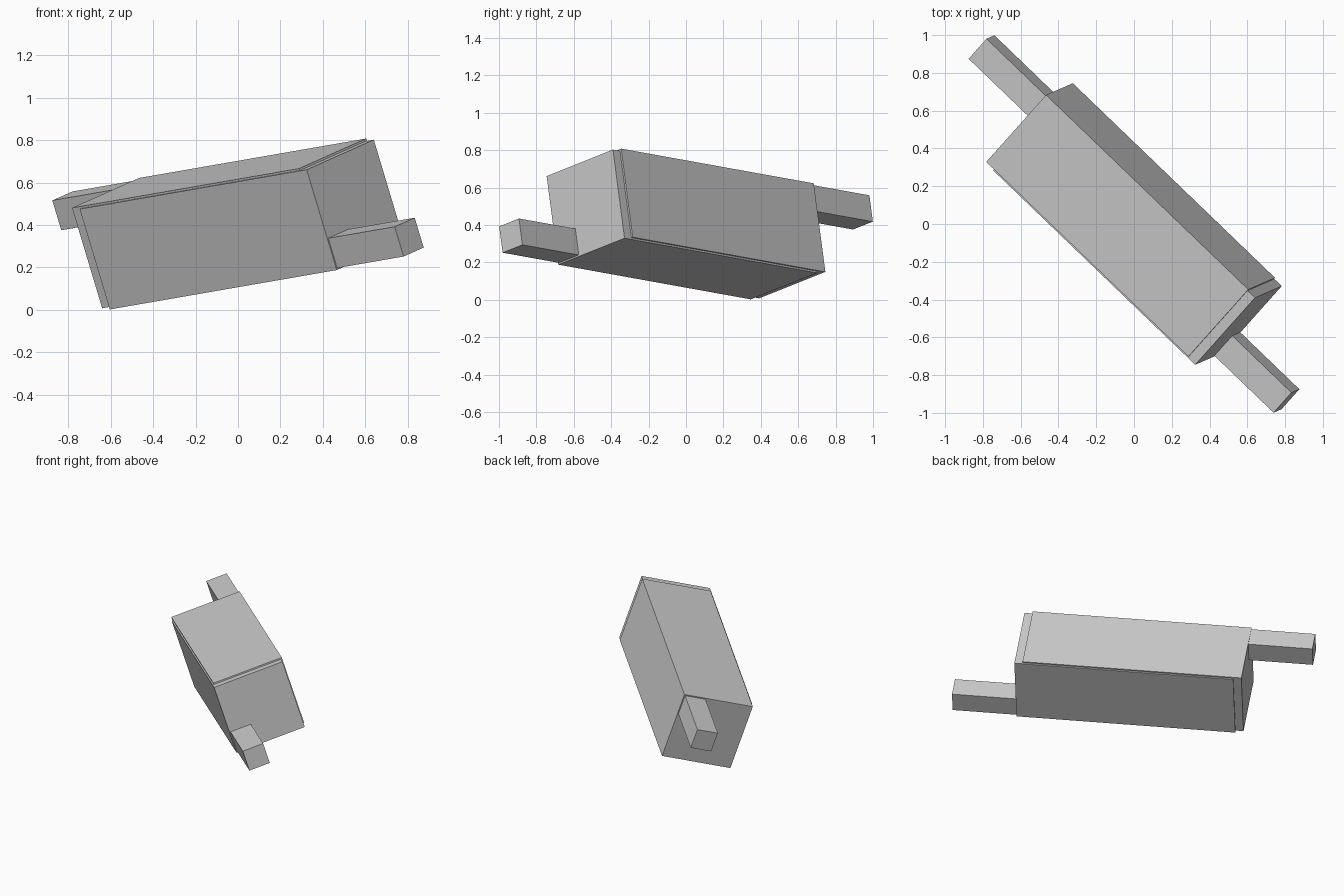
import bpy
import bmesh
from mathutils import Matrix, Vector

default = bpy.data.objects.get("Cube")
if default:
    bpy.data.objects.remove(default)

# Plain grey finish
grey = bpy.data.materials.new("light_grey")
grey.use_nodes = True
colour = (0.6, 0.6, 0.6, 1)
grey.diffuse_color = colour
grey.node_tree.nodes["Principled BSDF"].inputs["Base Color"].default_value = colour

# Tilted frame: long axis, width axis, upward axis
along = Vector((0.715, -0.688, 0.124)).normalized()
across = Vector((0.624, 0.725, 0.282))
across = (across - along * across.dot(along)).normalized()
upward = along.cross(across)
frame = Matrix.Translation((0, 0, 0.405)) @ Matrix((along, across, upward)).transposed().to_4x4()


def box(name, size, centre):
    """Flat-faced box placed in the tilted frame."""
    mesh = bpy.data.meshes.new(name)
    bm = bmesh.new()
    bmesh.ops.create_cube(bm, size=1, matrix=Matrix.Diagonal((*size, 1)))
    bm.to_mesh(mesh)
    bm.free()
    mesh.materials.append(grey)
    obj = bpy.data.objects.new(name, mesh)
    obj.matrix_world = frame @ Matrix.Translation(centre)
    bpy.context.collection.objects.link(obj)


BODY = (1.497, 0.496, 0.498)
ROD = 0.148
TIP, ROOT = 1.214, 0.7

# Two overlapping bodies, each with a square handle at opposite ends
for side, s in (("lower", 1), ("upper", -1)):
    box(side + "_body", BODY, Vector((0.0275, -0.005, -0.005)) * s)
    box(side + "_handle", (TIP - ROOT, ROD, ROD),
        Vector(((TIP + ROOT) / 2, -0.172, -0.172)) * s)
